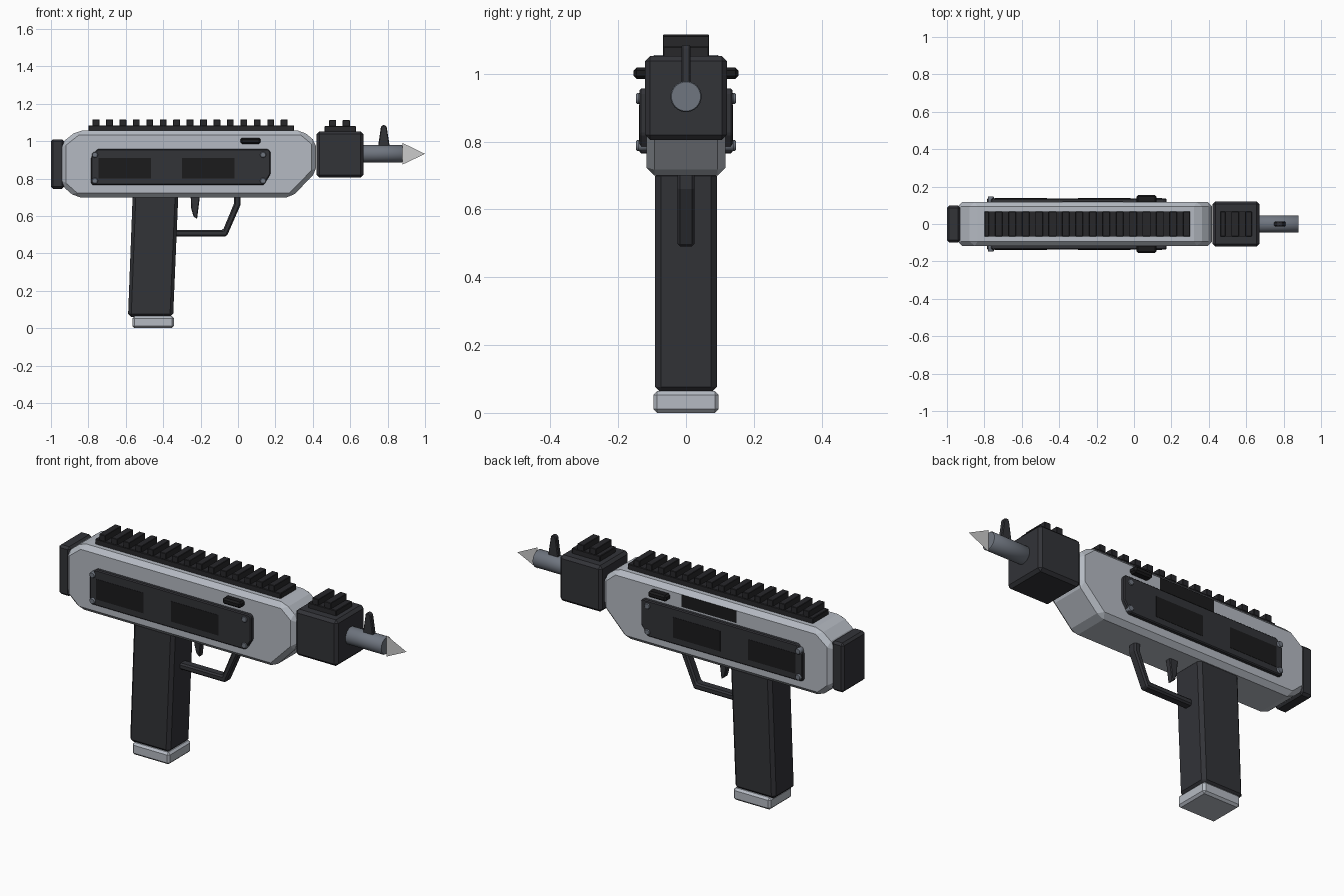
import bpy, bmesh, math
from mathutils import Matrix

if "Cube" in bpy.data.objects:
    bpy.data.objects.remove(bpy.data.objects["Cube"])


def material(name, r, g, b):
    m = bpy.data.materials.new(name)
    m.diffuse_color = (r, g, b, 1)
    m.use_nodes = True
    m.node_tree.nodes["Principled BSDF"].inputs["Base Color"].default_value = m.diffuse_color
    return m


LIGHT = material("light_metal", 0.46, 0.49, 0.54)
DARK = material("dark_polymer", 0.032, 0.033, 0.039)
BLACK = material("black", 0.011, 0.011, 0.012)
RAIL = material("rail_black", 0.02, 0.02, 0.023)
STEEL = material("steel", 0.16, 0.18, 0.215)


def finish(name, bm, mat, bevel=0, mirror=False):
    bmesh.ops.recalc_face_normals(bm, faces=bm.faces[:])
    me = bpy.data.meshes.new(name)
    bm.to_mesh(me)
    bm.free()
    ob = bpy.data.objects.new(name, me)
    bpy.context.collection.objects.link(ob)
    if mat:
        me.materials.append(mat)
    if bevel:
        b = ob.modifiers.new("bevel", 'BEVEL')
        b.width = bevel
        b.segments = 1
        b.limit_method = 'ANGLE'
        b.angle_limit = math.radians(30)
    if mirror:
        mod = ob.modifiers.new("mirror", 'MIRROR')
        mod.use_axis = (False, True, False)
        mod.use_mirror_merge = False
    return ob


def prism(name, pts, y0, y1, mat, bevel=0, mirror=False):
    """Side outline (x, z) extruded from y0 to y1."""
    bm = bmesh.new()
    f = bm.faces.new([bm.verts.new((x, y0, z)) for x, z in pts])
    ext = bmesh.ops.extrude_face_region(bm, geom=[f])
    for v in ext["geom"]:
        if isinstance(v, bmesh.types.BMVert):
            v.co.y = y1
    return finish(name, bm, mat, bevel, mirror)


def box(name, x0, x1, z0, z1, y0, y1, mat, bevel=0, mirror=False):
    return prism(name, [(x0, z0), (x1, z0), (x1, z1), (x0, z1)], y0, y1, mat, bevel, mirror)


def cylinder(name, mtx, r, length, sides, mat, bevel=0, mirror=False):
    bm = bmesh.new()
    bmesh.ops.create_cone(bm, cap_ends=True, segments=sides, radius1=r, radius2=r,
                          depth=length, matrix=mtx)
    ob = finish(name, bm, mat, bevel, mirror)
    for p in ob.data.polygons:
        p.use_smooth = len(p.vertices) == 4
    return ob


def rail(name, x0, x1, z, first, step, count, width):
    box(name + "_base", x0, x1, z - 0.01, z + 0.028, -0.068, 0.068, RAIL, 0.003)
    for i in range(count):
        x = first + i * step
        box(f"{name}_tooth_{i + 1}", x, x + width, z + 0.026, z + 0.06, -0.068, 0.068, RAIL, 0.002)


# Receiver body and back plate
prism("receiver", [(-0.87, 0.70), (0.286, 0.70), (0.418, 0.835), (0.418, 0.995), (0.345, 1.056),
                   (-0.86, 1.056), (-0.944, 0.99), (-0.944, 0.765)], -0.117, 0.117, LIGHT, 0.024)
box("back_plate", -1.0, -0.93, 0.745, 1.01, -0.098, 0.098, DARK, 0.012)

# Muzzle block, barrel, front sight and flat muzzle tip
box("muzzle_block", 0.42, 0.67, 0.805, 1.052, -0.121, 0.121, DARK, 0.015)
cylinder("barrel", Matrix.Translation((0.765, 0, 0.933)) @ Matrix.Rotation(math.pi / 2, 4, 'Y'),
         0.046, 0.23, 32, STEEL, 0.003)
prism("front_sight", [(0.747, 0.96), (0.813, 0.96), (0.795, 1.075), (0.788, 1.085),
                      (0.77, 1.085), (0.764, 1.075)], -0.013, 0.013, DARK, 0.004)
bm = bmesh.new()
bm.faces.new([bm.verts.new(c) for c in ((0.88, 0, 0.875), (1.0, 0, 0.932), (0.88, 0, 0.99))])
finish("muzzle_tip", bm, None)

# Toothed top rails
rail("main_rail", -0.80, 0.30, 1.056, -0.777, 0.0718, 15, 0.036)
rail("muzzle_rail", 0.463, 0.63, 1.052, 0.487, 0.073, 2, 0.038)

# Side panels with inlays and screws, on both sides
prism("side_panel", [(-0.785, 0.772), (-0.778, 0.765), (0.137, 0.765), (0.173, 0.822),
                     (0.173, 0.945), (0.161, 0.957), (-0.752, 0.957), (-0.785, 0.915)],
      -0.137, -0.10, DARK, 0.008, True)
for n, x in (("rear", -0.746), ("front", -0.30)):
    box(n + "_inlay", x, x + 0.281, 0.80, 0.909, -0.1385, -0.12, BLACK, 0, True)
for n, x, out in (("rear", -0.765, 0.147), ("front", 0.134, 0.140)):
    for h, z in (("lower", 0.788), ("upper", 0.927)):
        cylinder(f"{n}_{h}_screw", Matrix.Translation((x, -out + 0.02, z))
                 @ Matrix.Rotation(math.pi / 2, 4, 'X'), 0.016, 0.04, 16, STEEL, 0.003, True)

# Selector buttons on both sides, ejection port on the far side only
box("selector_button", 0.013, 0.121, 0.985, 1.018, -0.155, -0.10, BLACK, 0.009, True)
box("ejection_port", -0.383, -0.058, 0.967, 1.032, 0.10, 0.119, BLACK)

# Grip and magazine base
prism("grip", [(-0.588, 0.06), (-0.347, 0.06), (-0.319, 0.715), (-0.563, 0.715)],
      -0.091, 0.091, DARK, 0.017)
box("magazine_base", -0.565, -0.343, 0, 0.064, -0.096, 0.096, LIGHT, 0.011)

# Trigger and guard
prism("trigger", [(-0.254, 0.72), (-0.25, 0.64), (-0.238, 0.598), (-0.219, 0.583),
                  (-0.202, 0.72)], -0.016, 0.016, DARK, 0.004)
prism("trigger_guard", [(-0.36, 0.491), (-0.06, 0.491), (0.014, 0.66), (0.014, 0.715),
                        (-0.022, 0.715), (-0.022, 0.665), (-0.08, 0.525), (-0.36, 0.525)],
      -0.025, 0.025, DARK, 0.008)
